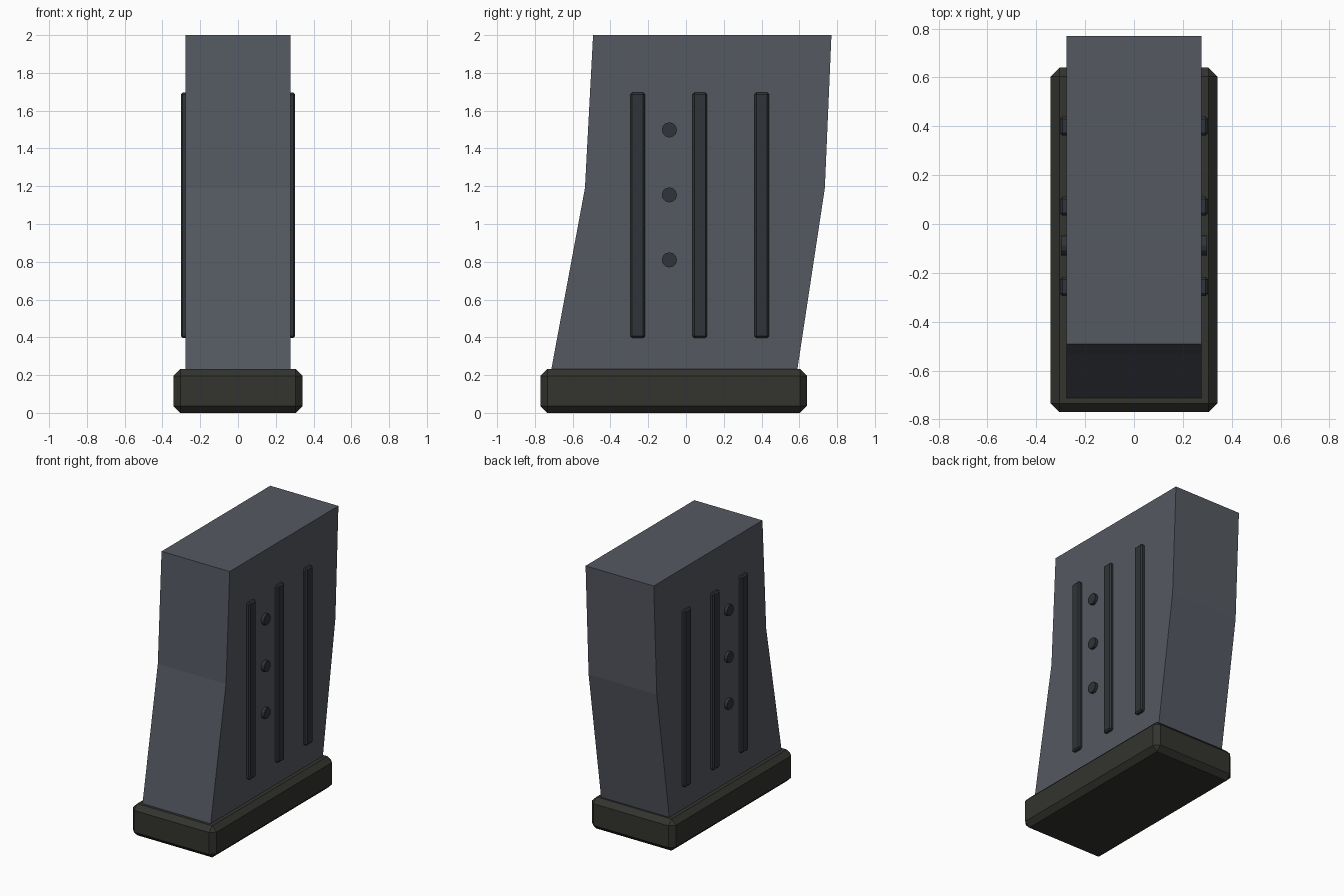
import bpy, bmesh
from mathutils import Matrix

if "Cube" in bpy.data.objects:
    bpy.data.objects.remove(bpy.data.objects["Cube"])


def material(name, rgb):
    m = bpy.data.materials.new(name)
    m.diffuse_color = (*rgb, 1)
    m.use_nodes = True
    m.node_tree.nodes["Principled BSDF"].inputs["Base Color"].default_value = m.diffuse_color
    return m


STEEL = material("steel_grey", (0.09, 0.10, 0.12))
DARK = material("dark_grey", (0.03, 0.034, 0.04))
RUBBER = material("rubber_black", (0.033, 0.033, 0.028))


def finish(name, bm, mat, bevel=0):
    bmesh.ops.recalc_face_normals(bm, faces=bm.faces)
    me = bpy.data.meshes.new(name)
    bm.to_mesh(me)
    bm.free()
    me.materials.append(mat)
    ob = bpy.data.objects.new(name, me)
    bpy.context.collection.objects.link(ob)
    if bevel:
        mod = ob.modifiers.new("bevel", 'BEVEL')
        mod.width, mod.segments = bevel, 1
    return ob


def box(name, lo, hi, mat, bevel):
    bm = bmesh.new()
    size = [b - a for a, b in zip(lo, hi)]
    mid = [(a + b) / 2 for a, b in zip(lo, hi)]
    bmesh.ops.create_cube(bm, size=1, matrix=Matrix.Translation(mid) @ Matrix.Diagonal((*size, 1)))
    return finish(name, bm, mat, bevel)


# Curved case: side profile extruded across x
W = 0.277
profile = [(-0.715, 0.22), (0.588, 0.22), (0.735, 1.19),
           (0.77, 2.0), (-0.492, 2.0), (-0.535, 1.19)]
bm = bmesh.new()
face = bm.faces.new([bm.verts.new((-W, y, z)) for y, z in profile])
ext = bmesh.ops.extrude_face_region(bm, geom=[face])
bmesh.ops.translate(bm, vec=(2 * W, 0, 0),
                    verts=[v for v in ext["geom"] if isinstance(v, bmesh.types.BMVert)])
finish("case", bm, STEEL)

# Chamfered base plate
box("base_plate", (-0.341, -0.77, 0), (0.341, 0.64, 0.232), RUBBER, 0.036)

for side, s in (("left", -1), ("right", 1)):
    # Raised ribs
    for i, y in enumerate((-0.256, 0.073, 0.401)):
        xs = sorted((s * 0.25, s * 0.303))
        box(f"{side}_rib_{i + 1}", (xs[0], y - 0.039, 0.396), (xs[1], y + 0.039, 1.696), DARK, 0.01)
    # Round studs
    for i, z in enumerate((0.81, 1.154, 1.498)):
        bm = bmesh.new()
        bmesh.ops.create_cone(bm, cap_ends=True, segments=12, radius1=0.04, radius2=0.04, depth=0.04,
                              matrix=Matrix.Translation((s * 0.279, -0.088, z)) @ Matrix.Rotation(1.5707963, 4, 'Y'))
        finish(f"{side}_stud_{i + 1}", bm, DARK)
